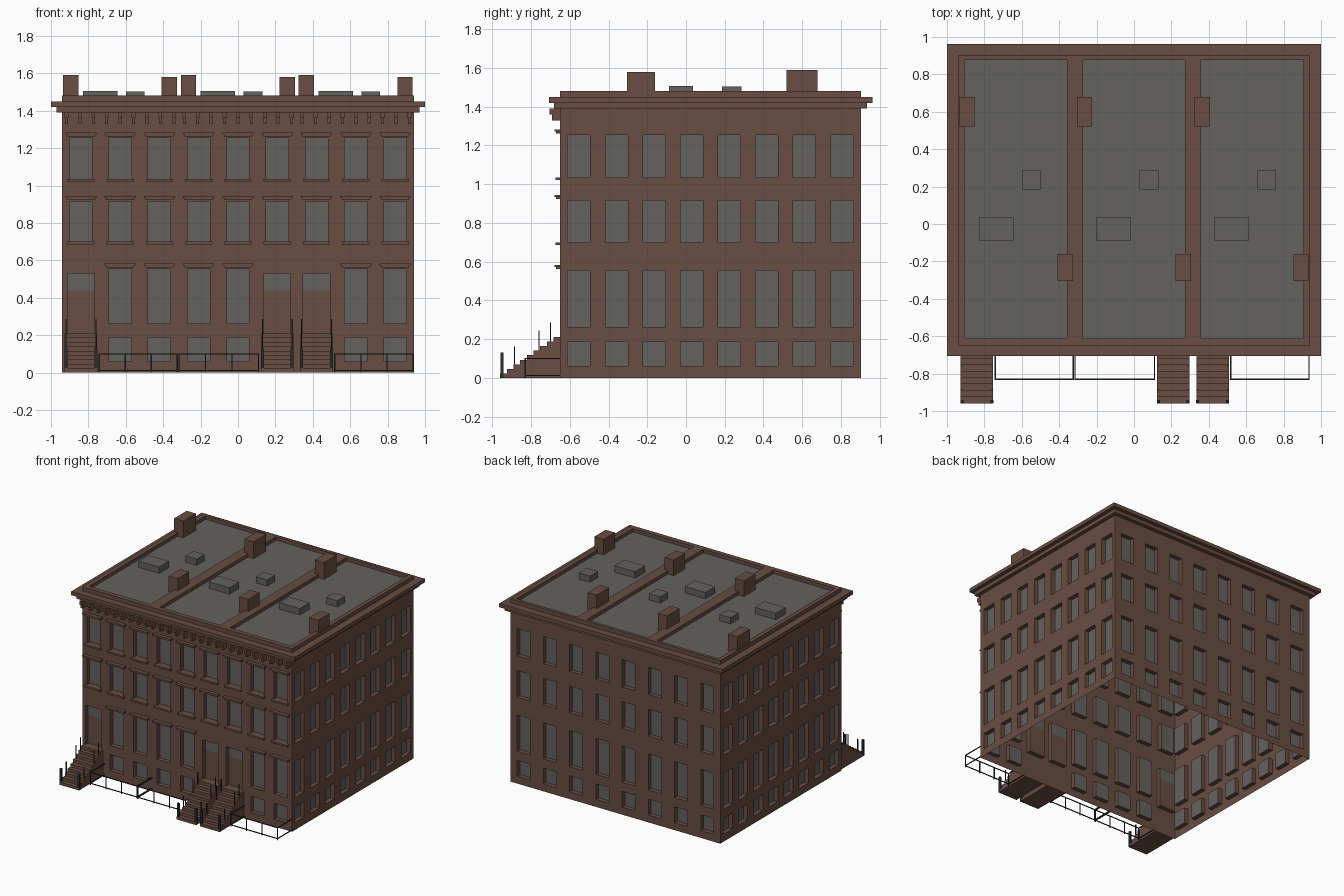
import bpy
import bmesh
from mathutils import Vector

cube = bpy.data.objects.get("Cube")
if cube:
    bpy.data.objects.remove(cube, do_unlink=True)


def make_material(name, rgb):
    mat = bpy.data.materials.new(name)
    mat.use_nodes = True
    mat.diffuse_color = (*rgb, 1)
    mat.node_tree.nodes["Principled BSDF"].inputs["Base Color"].default_value = (*rgb, 1)
    return mat


BROWN = make_material("brownstone", (0.14, 0.075, 0.055))
GREY = make_material("grey_glass_and_roofing", (0.127, 0.122, 0.112))
IRON = make_material("dark_iron", (0.025, 0.026, 0.028))

# Main measurements
X, Y0, Y1 = 0.94, -0.65, 0.903
WALL_TOP, ROOF = 1.40, 1.45
UNITS = (-0.63, 0, 0.63)
ROWS = ((0.06, 0.188), (0.263, 0.555), (0.7, 0.915), (1.035, 1.255))
DEPTH = 0.035


def finish(name, bm, mats):
    mesh = bpy.data.meshes.new(name)
    bm.to_mesh(mesh)
    bm.free()
    for mat in mats:
        mesh.materials.append(mat)
    obj = bpy.data.objects.new(name, mesh)
    bpy.context.collection.objects.link(obj)
    return obj


def boxes(name, spans, mat):
    """One object made of boxes, each given as (x0, x1, y0, y1, z0, z1)."""
    bm = bmesh.new()
    for x0, x1, y0, y1, z0, z1 in spans:
        verts = bmesh.ops.create_cube(bm, size=1)["verts"]
        for v in verts:
            v.co = ((x0 + x1) / 2 + v.co.x * (x1 - x0),
                    (y0 + y1) / 2 + v.co.y * (y1 - y0),
                    (z0 + z1) / 2 + v.co.z * (z1 - z0))
    return finish(name, bm, [mat])


def wall(name, start, end, openings):
    """Wall sheet with recessed openings (u0, u1, z0, z1, z where glass begins)."""
    start, end = Vector((*start, 0)), Vector((*end, 0))
    along = (end - start).normalized()
    inward = Vector((-along.y, along.x, 0))
    bm = bmesh.new()

    def quad(corners, mat=0):
        face = bm.faces.new([bm.verts.new(start + along * u + inward * d + Vector((0, 0, z)))
                             for u, d, z in corners])
        face.material_index = mat

    us = sorted({0, (end - start).length, *(u for o in openings for u in o[:2])})
    zs = sorted({0, WALL_TOP, *(z for o in openings for z in o[2:4])})
    for a, b in zip(us, us[1:]):
        for c, d in zip(zs, zs[1:]):
            u, z = (a + b) / 2, (c + d) / 2
            if not any(o[0] < u < o[1] and o[2] < z < o[3] for o in openings):
                quad([(a, 0, c), (b, 0, c), (b, 0, d), (a, 0, d)])
    for a, b, c, d, glass in openings:
        rim = [(a, c), (b, c), (b, d), (a, d)]
        for (u, z), (s, t) in zip(rim, rim[1:] + rim[:1]):
            quad([(u, 0, z), (s, 0, t), (s, DEPTH, t), (u, DEPTH, z)])
        if glass > c:
            quad([(a, DEPTH, c), (b, DEPTH, c), (b, DEPTH, glass), (a, DEPTH, glass)])
        quad([(a, DEPTH, glass), (b, DEPTH, glass), (b, DEPTH, d), (a, DEPTH, d)], 1)
    bmesh.ops.remove_doubles(bm, verts=bm.verts, dist=0.0001)
    return finish(name, bm, [BROWN, GREY])


def window_grid(length, count):
    step = length / count
    return [(step * (i + .5) - .058, step * (i + .5) + .058, z0, z1, z0)
            for i in range(count) for z0, z1 in ROWS]


# Front wall: nine bays, three of them doors with a transom light
bays = [-0.84 + 0.21 * i for i in range(9)]
door_bays = (0, 5, 6)
front = []
for i, x in enumerate(bays):
    u = x + X
    for r, (z0, z1) in enumerate(ROWS):
        if r > 1 or i not in door_bays:
            front.append((u - .06, u + .06, z0, z1, z0))
    if i in door_bays:
        front.append((u - .072, u + .072, .21, .53, .438))
wall("front_wall", (-X, Y0), (X, Y0), front)

# Plain side and back walls
side = window_grid(Y1 - Y0, 8)
wall("left_wall", (X, Y0), (X, Y1), side)
wall("back_wall", (X, Y1), (-X, Y1), window_grid(2 * X, 8))
wall("right_wall", (-X, Y1), (-X, Y0), side)

# Front window lintels and sills
trim = []
for i, x in enumerate(bays):
    for r, (z0, z1) in enumerate(ROWS):
        if r == 0 or (r == 1 and i in door_bays):
            continue
        trim.append((x - .075, x + .075, Y0 - .022, Y0, z1 + .008, z1 + .018))
        trim.append((x - .083, x + .083, Y0 - .03, Y0, z1 + .018, z1 + .028))
        if r > 1:
            trim.append((x - .073, x + .073, Y0 - .025, Y0, z0 - .014, z0))
boxes("lintels_and_sills", trim, BROWN)

# Cornice courses and front brackets
boxes("lower_cornice", [(-.97, .97, Y0 - .033, Y1 + .032, 1.39, 1.42)], BROWN)
boxes("upper_cornice", [(-1, 1, Y0 - .057, Y1 + .06, 1.42, ROOF)], BROWN)
brackets = []
for c in UNITS:
    for i in range(9):
        x = c - .287 + .0717 * i
        brackets.append((x - .01, x + .01, Y0 - .055, Y0, 1.36, 1.392))
        brackets.append((x - .008, x + .008, Y0 - .043, Y0, 1.33, 1.36))
boxes("cornice_brackets", brackets, BROWN)

# Parapets, party walls and roof
TOP = 1.482
parapet = [(-X, X, Y0, Y0 + .038, ROOF, TOP), (-X, X, Y1 - .025, Y1, ROOF, TOP)]
for s in (-1, 1):
    parapet.append((s * X - .035 * (s > 0), s * X + .035 * (s < 0), Y0, Y1, ROOF, TOP))
    parapet.append((s * .315 - .042, s * .315 + .042, Y0, Y1, ROOF, TOP))
boxes("parapets", parapet, BROWN)
boxes("flat_roofs", [(c - .285, c + .285, Y0 + .03, Y1 - .02, ROOF, ROOF + .004)
                     for c in UNITS], GREY)

# Chimneys and skylights repeat on each house
chimneys, skylights = [], []
for c in UNITS:
    chimneys.append((c - .306, c - .224, .52, .68, ROOF, 1.59))
    chimneys.append((c + .222, c + .304, -.305, -.16, ROOF, 1.58))
    skylights.append((c - .2, c - .015, -.088, .037, ROOF, 1.506))
    skylights.append((c + .03, c + .13, .185, .287, ROOF, 1.504))
boxes("chimneys", chimneys, BROWN)
boxes("skylights", skylights, GREY)

# Entrance stoops with iron posts
STEPS, RUN, RISE = 9, .31, .21
steps, posts = [], []
for i in door_bays:
    x = bays[i]
    for n in range(STEPS):
        near = Y0 - RUN + n * RUN / STEPS
        steps.append((x - .087, x + .087, near, near + RUN / STEPS,
                      0, RISE * (n + 1) / STEPS))
    for px in (x - .08, x + .08):
        posts.append((px - .008, px + .008, Y0 - .308, Y0 - .292, 0, .13))
        for y in (-.885, -.76, -.7):
            base = RISE * (y - Y0 + RUN) / RUN
            posts.append((px - .003, px + .003, y - .003, y + .003, base, base + .11))
boxes("stoop_steps", steps, BROWN)
boxes("stoop_posts", posts, IRON)

# Low iron area fences
fence = []
T, FRONT = .003, -.83
for x0, x1 in ((-.742, -.325), (-.315, .11), (.517, .936)):
    for z in (.012, .1):
        fence.append((x0, x1, FRONT - T, FRONT + T, z - T, z + T))
        for x in (x0, x1):
            fence.append((x - T, x + T, FRONT, Y0, z - T, z + T))
    for n in range(4):
        x = x0 + (x1 - x0) * n / 3
        fence.append((x - T, x + T, FRONT - T, FRONT + T, 0, .1))
boxes("area_fences", fence, IRON)
